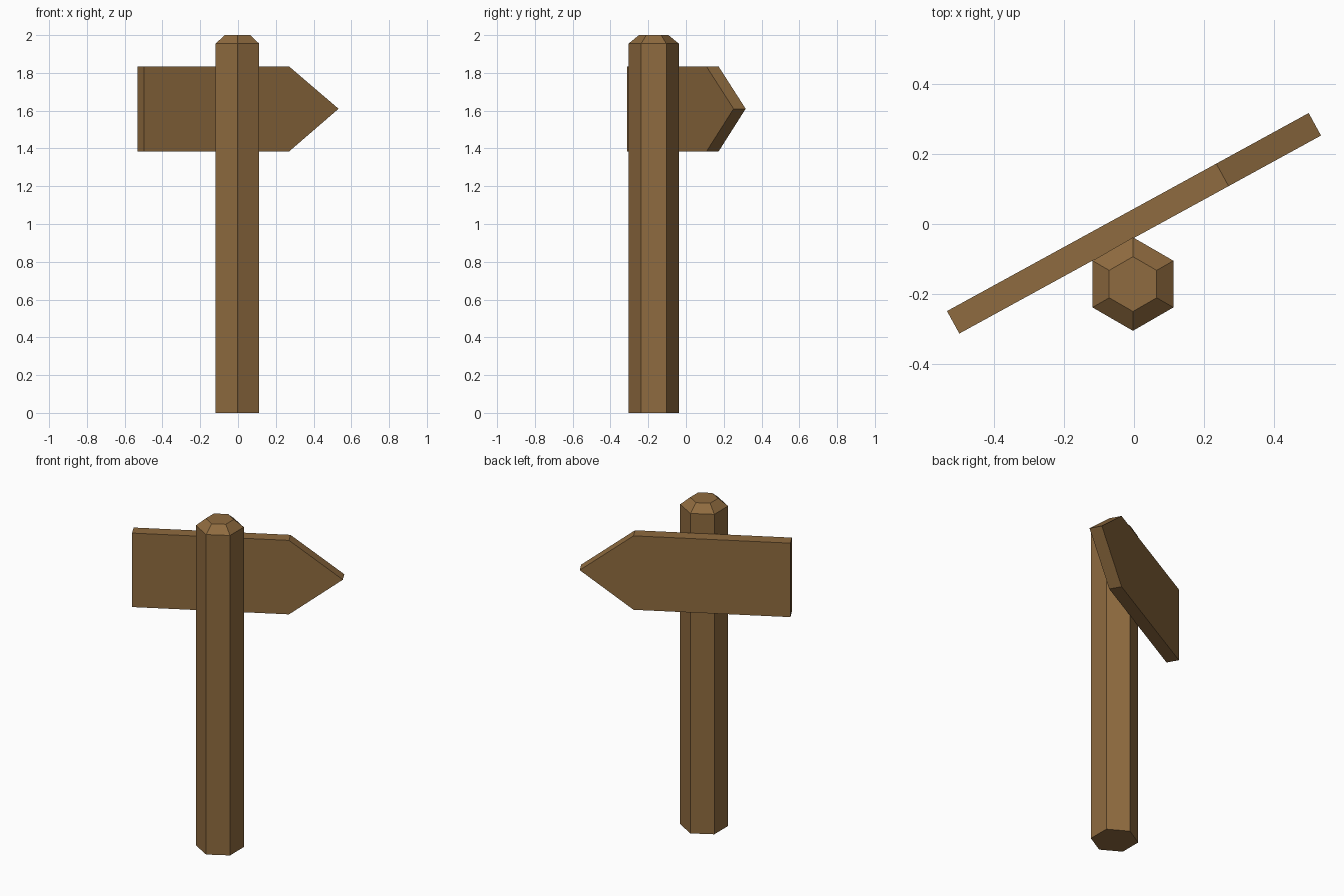
import bpy, bmesh, math
from mathutils import Matrix, Vector

if "Cube" in bpy.data.objects:
    bpy.data.objects.remove(bpy.data.objects["Cube"])

wood = bpy.data.materials.new("brown wood")
wood.diffuse_color = (0.275, 0.147, 0.05, 1)
wood.use_nodes = True
wood.node_tree.nodes["Principled BSDF"].inputs["Base Color"].default_value = wood.diffuse_color


def finish(name, bm, matrix):
    bmesh.ops.recalc_face_normals(bm, faces=bm.faces)
    mesh = bpy.data.meshes.new(name)
    bm.to_mesh(mesh)
    bm.free()
    mesh.materials.append(wood)
    obj = bpy.data.objects.new(name, mesh)
    obj.matrix_world = matrix
    bpy.context.collection.objects.link(obj)
    return obj


# Hexagonal post with a chamfered top: rings of (radius, height)
bm = bmesh.new()
rings = []
for r, z in [(0.133, 0), (0.133, 1.955), (0.078, 2.0)]:
    angles = [math.radians(30 + 60 * i) for i in range(6)]
    rings.append([bm.verts.new((r * math.cos(a), r * math.sin(a), z)) for a in angles])
for low, high in zip(rings, rings[1:]):
    for i in range(6):
        j = (i + 1) % 6
        bm.faces.new((low[i], low[j], high[j], high[i]))
bm.faces.new(rings[0])
bm.faces.new(rings[-1])
finish("post", bm, Matrix.Translation((-0.003, -0.171, 0)))

# Arrow board: pointed profile extruded through its thickness, turned on the post
bm = bmesh.new()
thick = 0.073
profile = [(-0.587, 1.383), (0.287, 1.383), (0.587, 1.61), (0.287, 1.835), (-0.587, 1.835)]
face = bm.faces.new([bm.verts.new((x, -thick / 2, z)) for x, z in profile])
ext = bmesh.ops.extrude_face_region(bm, geom=[face])
moved = [g for g in ext["geom"] if isinstance(g, bmesh.types.BMVert)]
bmesh.ops.translate(bm, verts=moved, vec=Vector((0, thick, 0)))
finish("arrow_board", bm,
       Matrix.Translation((0, 0.002, 0)) @ Matrix.Rotation(math.radians(28.7), 4, 'Z'))
